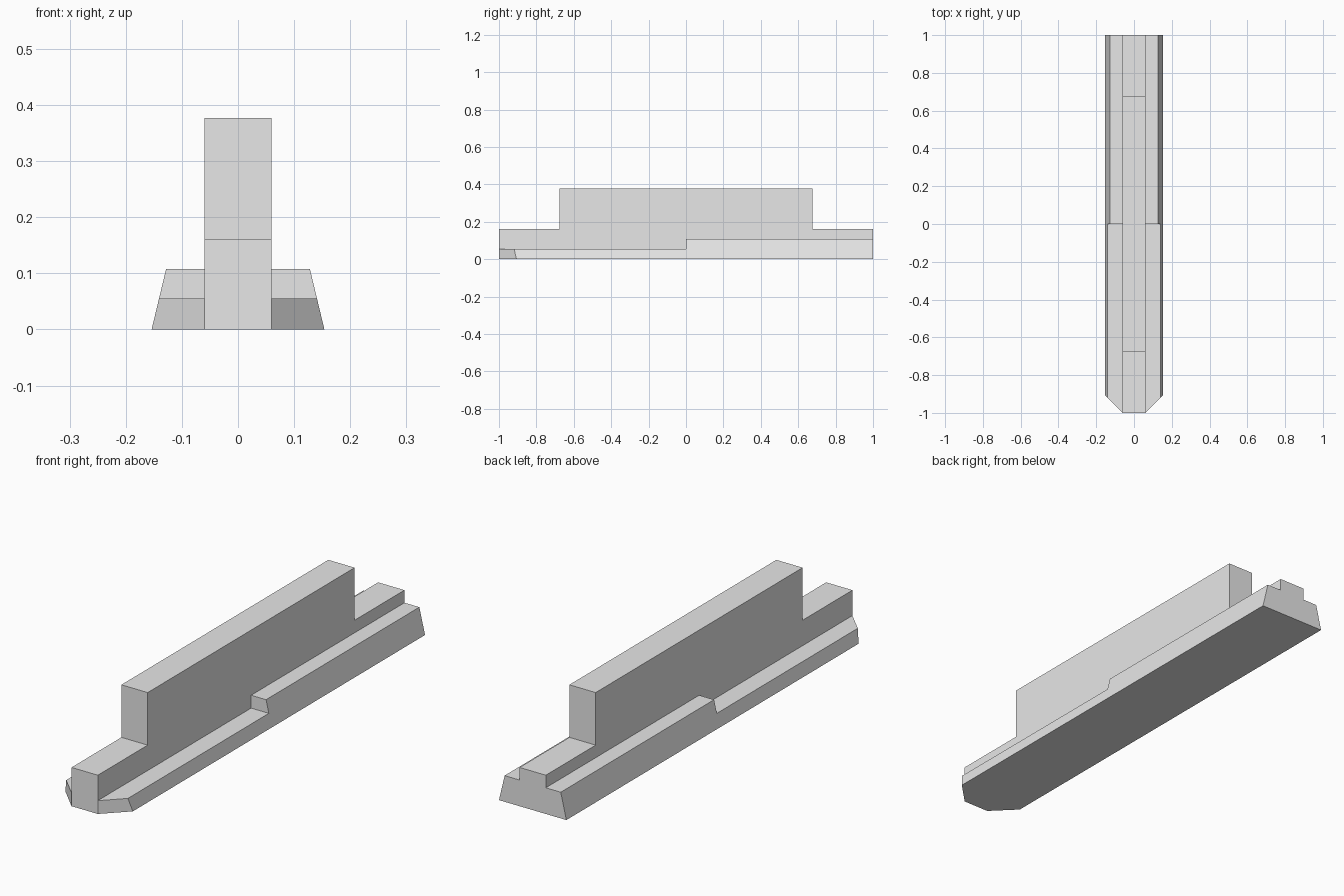
import bpy
import bmesh

cube = bpy.data.objects.get("Cube")
if cube:
    bpy.data.objects.remove(cube, do_unlink=True)

grey = bpy.data.materials.new("plain grey")
grey.use_nodes = True
grey.diffuse_color = (0.8, 0.8, 0.8, 1)
grey.node_tree.nodes["Principled BSDF"].inputs["Base Color"].default_value = (0.8, 0.8, 0.8, 1)

HALF = 0.06      # half width of the spine
FOOT = 0.154     # half width of the base at the ground
SLOPE = 0.24     # inward lean of the rail sides
NOSE = -1.0      # front end


def prism(name, profile, inner, outer):
    """Extrude a (y, z) profile across x; inner and outer place each end's points."""
    bm = bmesh.new()
    ends = [[bm.verts.new(place(y, z)) for y, z in profile] for place in (inner, outer)]
    bm.faces.new(ends[0])
    bm.faces.new(ends[1])
    n = len(profile)
    for i in range(n):
        j = (i + 1) % n
        bm.faces.new((ends[0][i], ends[0][j], ends[1][j], ends[1][i]))
    bmesh.ops.recalc_face_normals(bm, faces=bm.faces)
    mesh = bpy.data.meshes.new(name)
    bm.to_mesh(mesh)
    bm.free()
    mesh.materials.append(grey)
    obj = bpy.data.objects.new(name, mesh)
    bpy.context.collection.objects.link(obj)
    return obj


def rail_edge(y, z):
    """Leaning outer side, with the nose cut back at 45 degrees."""
    x = FOOT - SLOPE * z
    return x, max(y, NOSE + x - HALF), z


# Central spine with a tall middle block
prism("spine",
      [(NOSE, 0), (1, 0), (1, 0.16), (0.675, 0.16), (0.675, 0.377),
       (-0.675, 0.377), (-0.675, 0.16), (NOSE, 0.16)],
      lambda y, z: (-HALF, y, z),
      lambda y, z: (HALF, y, z))

# Stepped side rails: low at the front, taller at the back
rails = prism("side_rails",
              [(NOSE, 0), (1, 0), (1, 0.108), (0, 0.108), (0, 0.055), (NOSE, 0.055)],
              lambda y, z: (HALF, y, z),
              rail_edge)
rails.modifiers.new("other_side", 'MIRROR')
